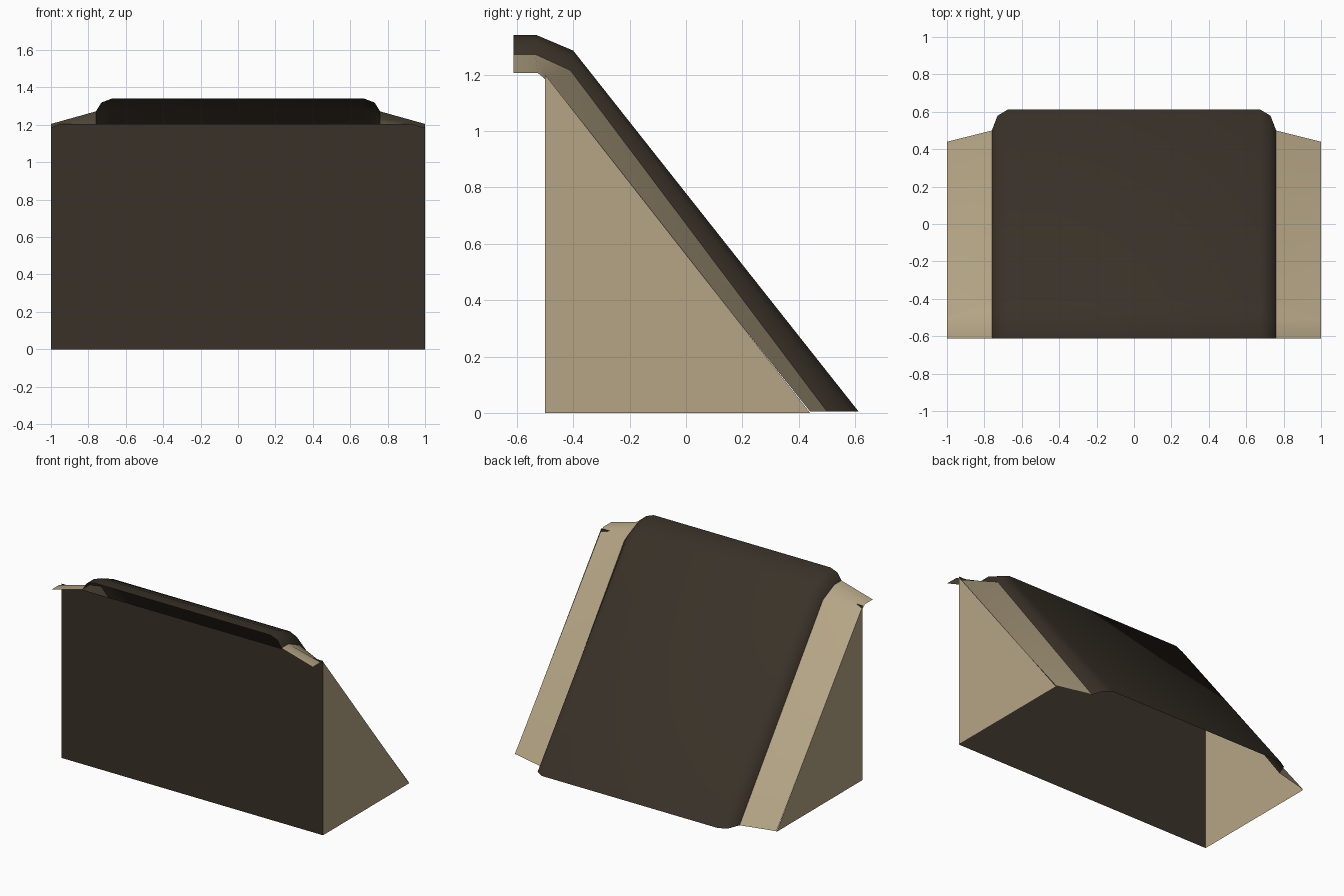
import bpy, bmesh

if "Cube" in bpy.data.objects:
    bpy.data.objects.remove(bpy.data.objects["Cube"])

def material(name, rgb):
    m = bpy.data.materials.new(name)
    m.diffuse_color = (*rgb, 1)
    m.use_nodes = True
    m.node_tree.nodes["Principled BSDF"].inputs["Base Color"].default_value = m.diffuse_color
    return m

DARK = material("dark_brown", (0.041, 0.031, 0.021))
TAN = material("tan", (0.46, 0.375, 0.235))

def make(name, verts, faces, mat):
    me = bpy.data.meshes.new(name)
    me.from_pydata(verts, [], faces)
    me.materials.append(mat)
    ob = bpy.data.objects.new(name, me)
    bpy.context.collection.objects.link(ob)
    return ob

# Side profiles (y, z) of the roof sheet: outer edge, panel foot, panel top
outer = [(-0.612, 1.205), (-0.525, 1.205), (-0.495, 1.18), (0.44, 0.005)]
foot = [(-0.612, 1.272), (-0.535, 1.272), (-0.41, 1.215), (0.50, 0.005)]
top = [(-0.612, 1.34), (-0.53, 1.34), (-0.40, 1.285), (0.612, 0.005)]
shoulder = [tuple(a + (b - a) * 0.7 for a, b in zip(p, q)) for p, q in zip(foot, top)]

def sheet(name, rails, mat):
    """Open sheet lofted between (x, profile) rails, running from -x to +x."""
    n = len(rails[0][1])
    verts = [(x, y, z) for x, prof in rails for y, z in prof]
    faces = [(i * n + j, (i + 1) * n + j, (i + 1) * n + j + 1, i * n + j + 1)
             for i in range(len(rails) - 1) for j in range(n - 1)]
    ob = make(name, verts, faces, mat)
    bpy.ops.object.select_all(action='DESELECT')
    ob.select_set(True)
    bpy.context.view_layer.objects.active = ob
    bpy.ops.object.shade_smooth_by_angle(angle=0.9)
    return ob

# Raised dark roof panel with rounded shoulders
sheet("roof_panel", [(-0.76, foot), (-0.73, shoulder), (-0.675, top),
                     (0.675, top), (0.73, shoulder), (0.76, foot)], DARK)

# Tan flanks of the roof and triangular side walls
sheet("roof_flank_left", [(-1, outer), (-0.76, foot)], TAN)
sheet("roof_flank_right", [(0.76, foot), (1, outer)], TAN)
for side, s in (("left", -1), ("right", 1)):
    tri = [(s, -0.5, 0), (s, 0.44, 0), (s, -0.5, 1.2)]
    make("side_wall_" + side, tri, [(0, 1, 2) if s > 0 else (2, 1, 0)], TAN)

# Front wall, open behind and below
make("front_wall", [(-1, -0.5, 0), (1, -0.5, 0), (1, -0.5, 1.205), (-1, -0.5, 1.205)],
     [(0, 1, 2, 3)], DARK)
